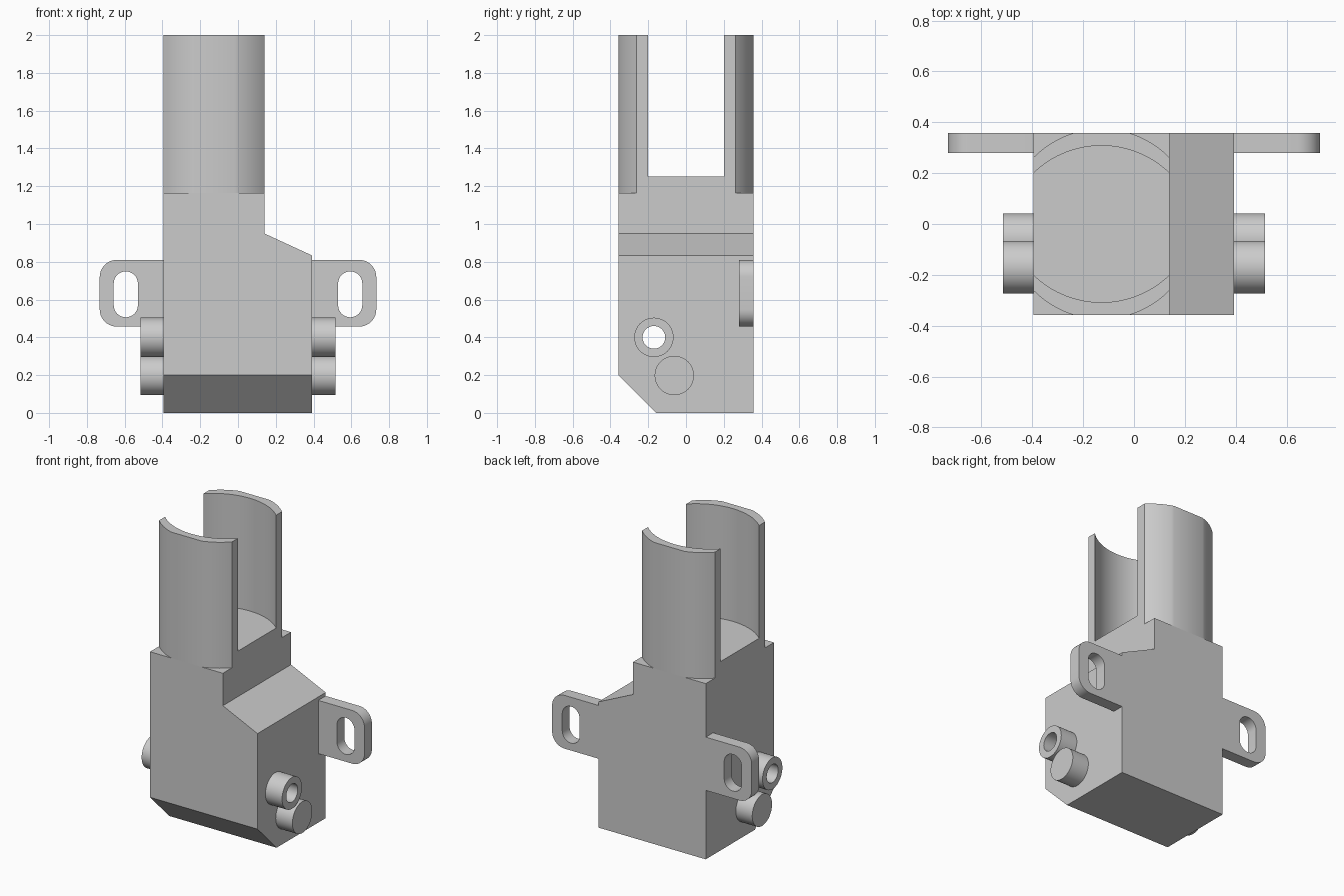
import bpy, bmesh, math
from mathutils import Vector

if "Cube" in bpy.data.objects:
    bpy.data.objects.remove(bpy.data.objects["Cube"])

# axis -> mapping of profile (u, v) and depth w to 3D
MAP = {
    'X': lambda u, v, w: (w, u, v),
    'Y': lambda u, v, w: (u, w, v),
    'Z': lambda u, v, w: (u, v, w),
}


def prism(name, pts, axis, a, b):
    """Extrude a closed 2D profile along an axis from a to b."""
    bm = bmesh.new()
    face = bm.faces.new([bm.verts.new(MAP[axis](u, v, a)) for u, v in pts])
    ext = bmesh.ops.extrude_face_region(bm, geom=[face])
    move = Vector(MAP[axis](0, 0, b - a))
    bmesh.ops.translate(bm, vec=move, verts=[g for g in ext['geom'] if isinstance(g, bmesh.types.BMVert)])
    bmesh.ops.recalc_face_normals(bm, faces=bm.faces)
    me = bpy.data.meshes.new(name)
    bm.to_mesh(me)
    bm.free()
    ob = bpy.data.objects.new(name, me)
    bpy.context.collection.objects.link(ob)
    return ob


def activate(ob):
    bpy.ops.object.select_all(action='DESELECT')
    ob.select_set(True)
    bpy.context.view_layer.objects.active = ob


def cut(ob, cutter):
    """Subtract a cutter and remove it."""
    m = ob.modifiers.new("cut", 'BOOLEAN')
    m.operation, m.solver, m.object = 'DIFFERENCE', 'EXACT', cutter
    activate(ob)
    bpy.ops.object.modifier_apply(modifier=m.name)
    bpy.data.objects.remove(cutter)


def arc(cx, cy, r, a0, a1, n):
    """Points on an arc, angles in degrees."""
    return [(cx + r * math.cos(math.radians(a0 + (a1 - a0) * i / n)),
             cy + r * math.sin(math.radians(a0 + (a1 - a0) * i / n))) for i in range(n + 1)]


def circle(cx, cy, r, n=48):
    return arc(cx, cy, r, 0, 360, n)[:-1]


X0, X1, XS, Y = -0.395, 0.393, 0.139, 0.357
PEG_HOLE = (-0.17, 0.4)

# main body with sloped shoulder, chamfered front foot and cross hole
body = prism("body", [(X0, 0), (X1, 0), (X1, 0.833), (XS, 0.95), (XS, 1.165), (X0, 1.165)], 'Y', -Y, Y)
cut(body, prism("foot_cutter", [(-0.557, 0.4), (-0.557, -0.2), (0.043, -0.2)], 'X', -0.6, 0.6))
cut(body, prism("hole_cutter", circle(*PEG_HOLE, 0.06), 'X', -0.6, 0.6))

# holder: clipped round column, hollowed into two curved arms
cx, hw, R = (X0 + XS) / 2, (XS - X0) / 2, 0.374
corner = arc(0, 0, R, math.degrees(math.acos(hw / R)), math.degrees(math.asin(Y / R)), 10)
quads = [(1, 1), (-1, 1), (-1, -1), (1, -1)]
outline = []
for sx, sy in quads:
    part = [(cx + sx * x, sy * y) for x, y in corner]
    outline += part if sx * sy > 0 else part[::-1]
holder = prism("holder_arms", outline, 'Z', 1.165, 2.0)
r_in, off = 0.385, 0.077
half = math.degrees(math.asin((hw + 0.02) / r_in))
lens = arc(cx, -off, r_in, 90 - half, 90 + half, 32) + arc(cx, off, r_in, 270 - half, 270 + half, 32)
cut(holder, prism("bore_cutter", lens, 'Z', 1.252, 2.2))

smooth = [body, holder]
for side, label, wall in ((1, "right", X1), (-1, "left", -X0)):
    # slotted mounting ear
    ear = [(wall, 0.457)] + arc(0.642, 0.547, 0.09, -90, 0, 10) + arc(0.642, 0.72, 0.09, 0, 90, 10) + [(wall, 0.81)]
    slot = arc(0.594, 0.685, 0.064, 0, 180, 16) + arc(0.594, 0.57, 0.064, 180, 360, 16)
    ob = prism(label + "_ear", [(side * u, v) for u, v in ear], 'Y', 0.28, Y)
    cut(ob, prism("slot_cutter", [(side * u, v) for u, v in slot], 'Y', 0.1, 0.5))
    smooth.append(ob)
    # hollow upper peg and solid lower peg
    upper = prism(label + "_upper_peg", circle(*PEG_HOLE, 0.104), 'X', side * wall, side * 0.515)
    cut(upper, prism("peg_cutter", circle(*PEG_HOLE, 0.06), 'X', -0.6, 0.6))
    lower = prism(label + "_lower_peg", circle(-0.062, 0.198, 0.104), 'X', side * wall, side * 0.515)
    smooth += [upper, lower]

for ob in smooth:
    activate(ob)
    bpy.ops.object.shade_smooth_by_angle(angle=math.radians(30))
